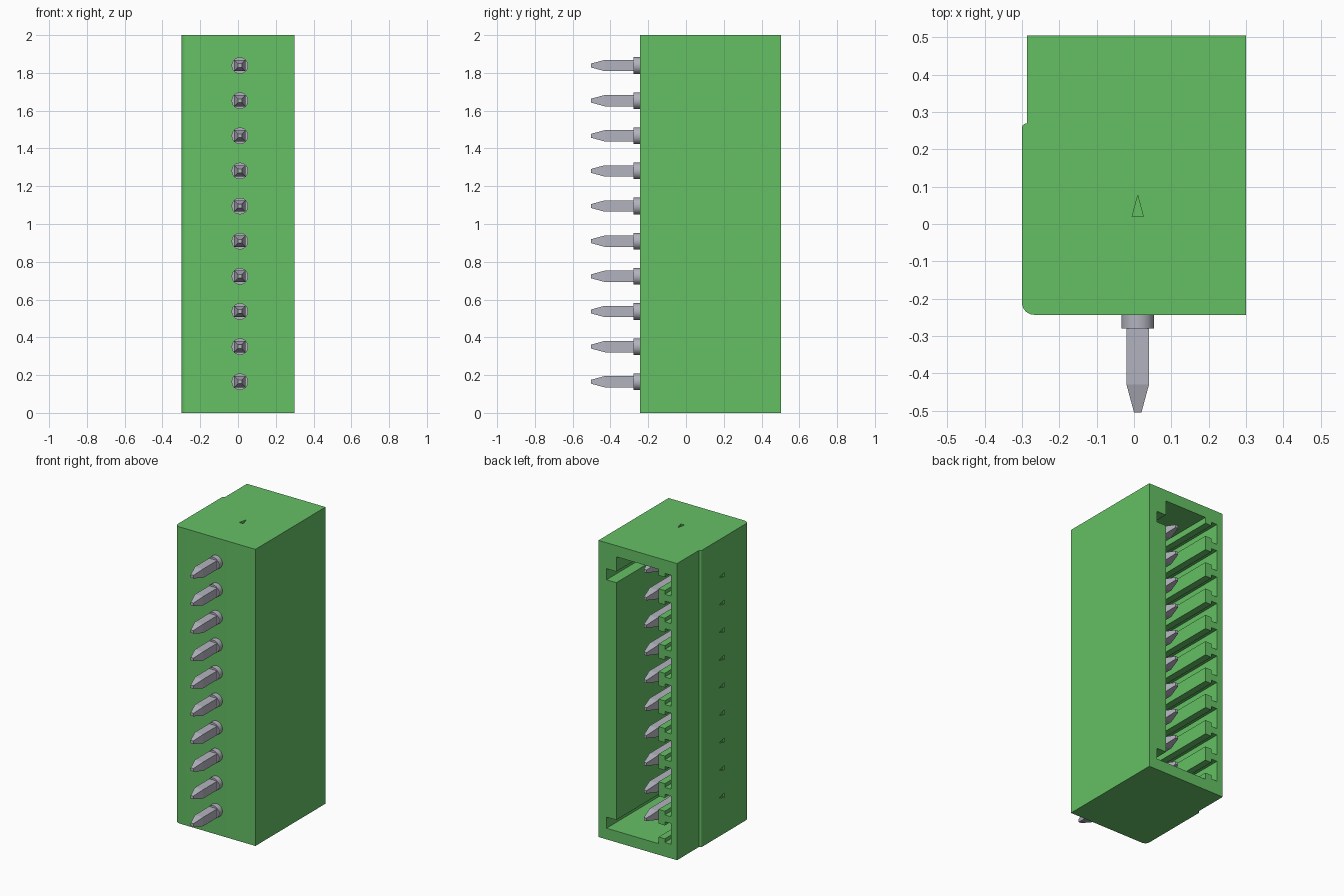
import bpy, bmesh, math
from mathutils import Vector

cube = bpy.data.objects.get("Cube")
if cube:
    bpy.data.objects.remove(cube)

PINS, PITCH, FIRST, PIN_X = 10, 0.186, 0.165, 0.01
pin_heights = [FIRST + PITCH * i for i in range(PINS)]


def material(name, rgb):
    mat = bpy.data.materials.new(name)
    mat.use_nodes = True
    mat.diffuse_color = (*rgb, 1)
    mat.node_tree.nodes["Principled BSDF"].inputs["Base Color"].default_value = (*rgb, 1)
    return mat


green = material("housing green", (0.13, 0.53, 0.13))
silver = material("pin silver", (0.45, 0.45, 0.52))


def finish(bm, name, mat):
    bmesh.ops.recalc_face_normals(bm, faces=bm.faces)
    mesh = bpy.data.meshes.new(name)
    bm.to_mesh(mesh)
    bm.free()
    mesh.materials.append(mat)
    obj = bpy.data.objects.new(name, mesh)
    bpy.context.collection.objects.link(obj)
    return obj


def add_prism(bm, points, offset):
    """Extrude a closed outline of 3D points along an offset."""
    face = bm.faces.new([bm.verts.new(p) for p in points])
    moved = bmesh.ops.extrude_face_region(bm, geom=[face], use_keep_orig=True)["geom"]
    verts = [v for v in moved if isinstance(v, bmesh.types.BMVert)]
    bmesh.ops.translate(bm, verts=verts, vec=Vector(offset))


def select_only(obj):
    bpy.ops.object.select_all(action='DESELECT')
    obj.select_set(True)
    bpy.context.view_layer.objects.active = obj


def smooth(obj):
    select_only(obj)
    bpy.ops.object.shade_smooth_by_angle(angle=math.radians(30))


def cut(obj, cutter):
    cutter.hide_render = True
    mod = obj.modifiers.new("cut", 'BOOLEAN')
    mod.operation, mod.solver, mod.object = 'DIFFERENCE', 'EXACT', cutter
    select_only(obj)
    bpy.ops.object.modifier_apply(modifier=mod.name)
    bpy.data.objects.remove(cutter)


def arc(cx, cy, r, start, end, steps=6):
    angles = [math.radians(start + (end - start) * i / steps) for i in range(steps + 1)]
    return [(cx + r * math.cos(a), cy + r * math.sin(a)) for a in angles]


# Housing: stepped outline with rounded corners
outline = [(0.3, -0.243), (0.3, 0.504), (-0.286, 0.504), (-0.286, 0.269)]
outline += arc(-0.288, 0.257, 0.012, 90, 180)
outline += arc(-0.267, -0.21, 0.033, 180, 270)
bm = bmesh.new()
add_prism(bm, [(x, y, 0) for x, y in outline], (0, 0, 2))
housing = finish(bm, "housing", green)

# Cavity: keyed notches on one wall, a row of T slots on the other
low, high, wall, notch = 0.075, 1.925, 0.167, 0.24
mouth, lip, back = -0.148, -0.195, -0.24
section = [(notch, low), (notch, 0.15), (wall, 0.15), (wall, 1.75), (notch, 1.75),
           (notch, 1.825), (wall, 1.825), (wall, high), (mouth, high)]
for z in reversed(pin_heights):
    upper = [(mouth, 0.045), (lip, 0.045), (lip, 0.07), (back, 0.07)]
    section += [(x, z + h) for x, h in upper]
    section += [(x, z - h) for x, h in reversed(upper)]
section.append((mouth, low))
bm = bmesh.new()
add_prism(bm, [(x, -0.15, z) for x, z in section], (0, 0.8, 0))
cut(housing, finish(bm, "cavity_cutter", green))

# Shallow arrow marks on the top and between the pins on the stepped side
arrow = [(-0.015, 0.02), (0.015, 0.02), (0, 0.076)]
bm = bmesh.new()
add_prism(bm, [(PIN_X + a, y, 1.985) for a, y in arrow], (0, 0, 0.1))
for z in pin_heights[:-1]:
    add_prism(bm, [(-0.29, y, z + PITCH / 2 + a) for a, y in arrow], (-0.1, 0, 0))
cut(housing, finish(bm, "arrow_cutter", green))
smooth(housing)

# Pins: square bars tapered at both ends, each with a round collar
stations = [(-0.504, 0.01), (-0.43, 0.03), (0.33, 0.03), (0.42, 0.01)]
for number, z in enumerate(pin_heights, 1):
    bm = bmesh.new()
    rings = [[bm.verts.new((PIN_X + sx * r, y, z + sz * r))
              for sx, sz in ((-1, -1), (1, -1), (1, 1), (-1, 1))] for y, r in stations]
    for a, b in zip(rings, rings[1:]):
        for i in range(4):
            j = (i + 1) % 4
            bm.faces.new((a[i], a[j], b[j], b[i]))
    bm.faces.new(rings[0])
    bm.faces.new(rings[-1])
    finish(bm, f"pin_{number}", silver)

    bm = bmesh.new()
    circle = arc(PIN_X, z, 0.044, 0, 360, 24)[:-1]
    add_prism(bm, [(x, -0.279, h) for x, h in circle], (0, 0.05, 0))
    smooth(finish(bm, f"pin_collar_{number}", silver))
